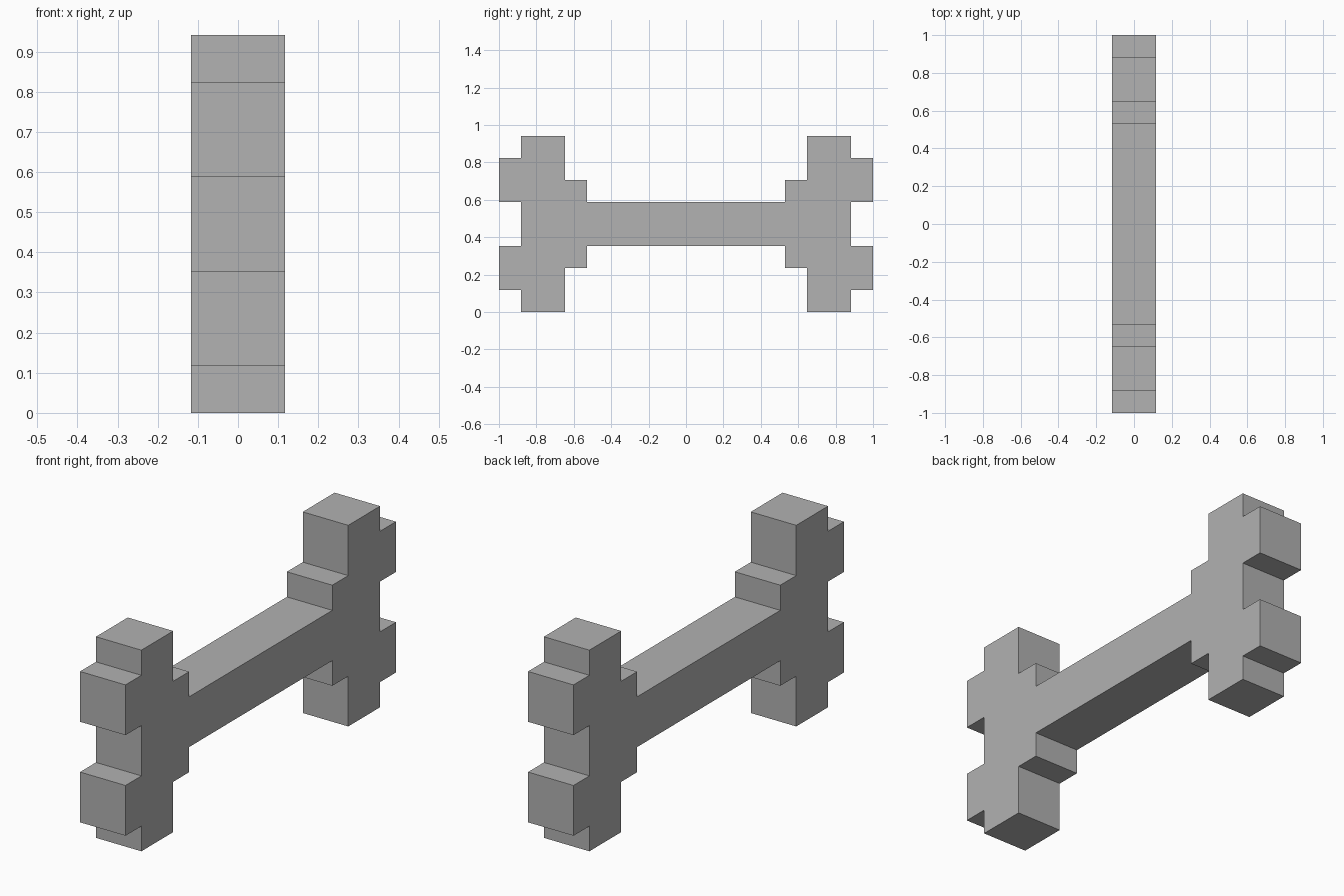
import bpy
import bmesh

cube = bpy.data.objects.get("Cube")
if cube:
    bpy.data.objects.remove(cube, do_unlink=True)

UNIT = 2 / 17          # side of one pixel block
HALF_THICKNESS = UNIT
MID_HEIGHT = 4 * UNIT


def flat_material(name, colour):
    mat = bpy.data.materials.new(name)
    mat.use_nodes = True
    mat.diffuse_color = colour
    mat.node_tree.nodes["Principled BSDF"].inputs["Base Color"].default_value = colour
    return mat


# Stepped outline of one quarter of the bone, in blocks from the centre (y, z)
quarter = [(4.5, 1), (4.5, 2), (5.5, 2), (5.5, 4), (7.5, 4),
           (7.5, 3), (8.5, 3), (8.5, 1), (7.5, 1)]

# Mirror the quarter down, then the half across, to close the outline
half = quarter + [(y, -z) for y, z in reversed(quarter)]
outline = half + [(-y, -z) for y, z in half]

# Bone: the outline extruded through its thickness
bm = bmesh.new()
side = bm.faces.new([bm.verts.new((-HALF_THICKNESS, y * UNIT, z * UNIT + MID_HEIGHT))
                     for y, z in outline])
extruded = bmesh.ops.extrude_face_region(bm, geom=[side], use_keep_orig=True)
moved = [v for v in extruded["geom"] if isinstance(v, bmesh.types.BMVert)]
bmesh.ops.translate(bm, verts=moved, vec=(2 * HALF_THICKNESS, 0, 0))
bmesh.ops.recalc_face_normals(bm, faces=bm.faces)

mesh = bpy.data.meshes.new("bone")
bm.to_mesh(mesh)
bm.free()
mesh.materials.append(flat_material("bone_grey", (0.445, 0.445, 0.445, 1)))
bone = bpy.data.objects.new("bone", mesh)
bpy.context.collection.objects.link(bone)
